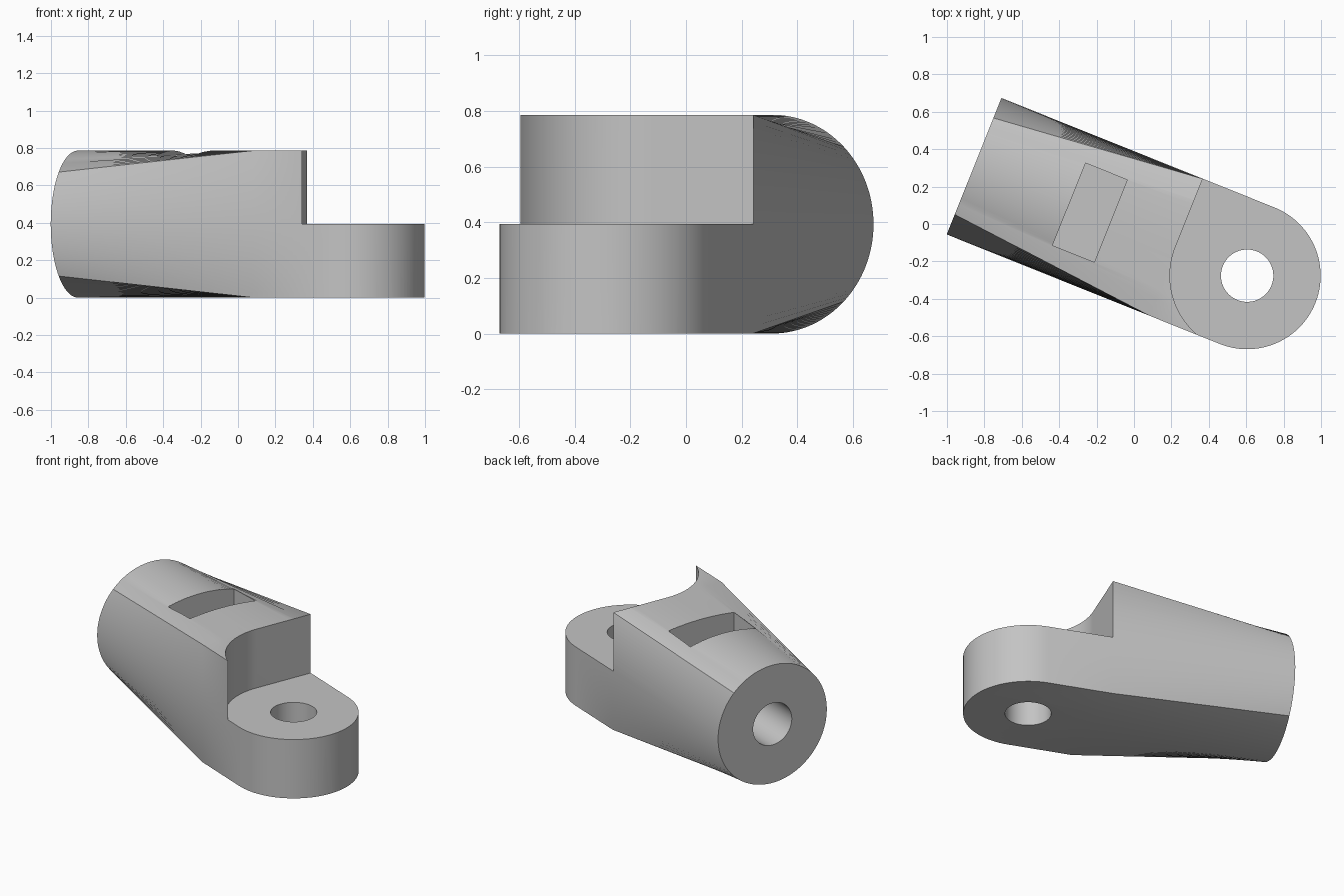
import bpy, bmesh
from math import pi, sin, cos, sqrt, radians
from mathutils import Matrix

cube = bpy.data.objects.get("Cube")
if cube:
    bpy.data.objects.remove(cube)

R = 0.393            # half height, socket radius and lug radius
LOFT = 1.165         # where the round socket has become square
EYE = 1.573          # distance from socket face to lug hole
STEP = 0.413         # radius of the clearance around the lug
BORE = 0.14
SEG = 128

grey = bpy.data.materials.new("grey_plastic")
grey.use_nodes = True
grey.diffuse_color = (0.55, 0.55, 0.55, 1)
grey.node_tree.nodes["Principled BSDF"].inputs["Base Color"].default_value = (0.55, 0.55, 0.55, 1)


def make_object(name, bm):
    bmesh.ops.recalc_face_normals(bm, faces=bm.faces)
    mesh = bpy.data.meshes.new(name)
    bm.to_mesh(mesh)
    bm.free()
    mesh.materials.append(grey)
    obj = bpy.data.objects.new(name, mesh)
    bpy.context.collection.objects.link(obj)
    return obj


def prism(name, outline, z0, z1):
    bm = bmesh.new()
    face = bm.faces.new([bm.verts.new((x, y, z0)) for x, y in outline])
    top = bmesh.ops.extrude_face_region(bm, geom=[face])["geom"]
    bmesh.ops.translate(bm, vec=(0, 0, z1 - z0),
                        verts=[v for v in top if isinstance(v, bmesh.types.BMVert)])
    return make_object(name, bm)


def cylinder(name, radius, depth, matrix):
    bm = bmesh.new()
    bmesh.ops.create_cone(bm, cap_ends=True, segments=64, radius1=radius,
                          radius2=radius, depth=depth, matrix=matrix)
    return make_object(name, bm)


def arc(radius, a0, a1, n=48):
    return [(EYE + radius * cos(a0 + (a1 - a0) * i / n),
             radius * sin(a0 + (a1 - a0) * i / n)) for i in range(n + 1)]


# Arm body: round socket lofted to a square, then carried straight on
def square_point(k):
    side = round(k * 4 / SEG)
    t = (k * 4 / SEG - side) * 2
    a = side * pi / 2
    return R * (cos(a) - t * sin(a)), R * (sin(a) + t * cos(a))


circle = [(R * cos(2 * pi * k / SEG), R * sin(2 * pi * k / SEG)) for k in range(SEG)]
square = [square_point(k) for k in range(SEG)]
bm = bmesh.new()
rings = [[bm.verts.new((x, y, z + R)) for y, z in pts]
         for x, pts in ((0, circle), (LOFT, square), (EYE + 0.6, square))]
for a, b in zip(rings, rings[1:]):
    for k in range(SEG):
        j = (k + 1) % SEG
        bm.faces.new((a[k], a[j], b[j], b[k]))
bm.faces.new(rings[0])
bm.faces.new(rings[-1])
arm = make_object("rod_end_arm", bm)

# Cutters: lug rounding, step clearance, lug hole, socket bore, nut slot
far = EYE + 0.9
lug = [(EYE, 0.6)] + arc(R, pi / 2, -pi / 2) + [(EYE, -0.6), (far, -0.6), (far, 0.6)]
edge = EYE - sqrt(STEP ** 2 - R ** 2)
step = ([(EYE - STEP, 0.6)] + arc(STEP, pi, 1.5 * pi)
        + [(EYE, -0.6), (far, -0.6), (far, 0.6)])
slot = [(0.547, -0.237), (0.787, -0.237), (0.787, 0.237), (0.547, 0.237)]
cutters = [
    prism("lug_rounding_cutter", lug, -0.2, 1),
    prism("step_cutter", step, R, 1),
    cylinder("lug_hole_cutter", BORE, 2, Matrix.Translation((EYE, 0, R))),
    cylinder("socket_bore_cutter", BORE, 1.2,
             Matrix.Translation((0.38, 0, R)) @ Matrix.Rotation(pi / 2, 4, 'Y')),
    prism("nut_slot_cutter", slot, 0.156, 1),
]
for cutter in cutters:
    cutter.hide_render = True
    mod = arm.modifiers.new(cutter.name, 'BOOLEAN')
    mod.operation = 'DIFFERENCE'
    mod.solver = 'EXACT'
    mod.object = cutter

bpy.ops.object.select_all(action='DESELECT')
arm.select_set(True)
bpy.context.view_layer.objects.active = arm
for mod in list(arm.modifiers):
    bpy.ops.object.modifier_apply(modifier=mod.name)
for cutter in cutters:
    bpy.data.objects.remove(cutter)

# Place the arm at its diagonal and shade it
arm.data.transform(Matrix.Translation((-0.855, 0.309, 0)) @ Matrix.Rotation(radians(-21.85), 4, 'Z'))
bpy.ops.object.shade_smooth_by_angle(angle=radians(30))
